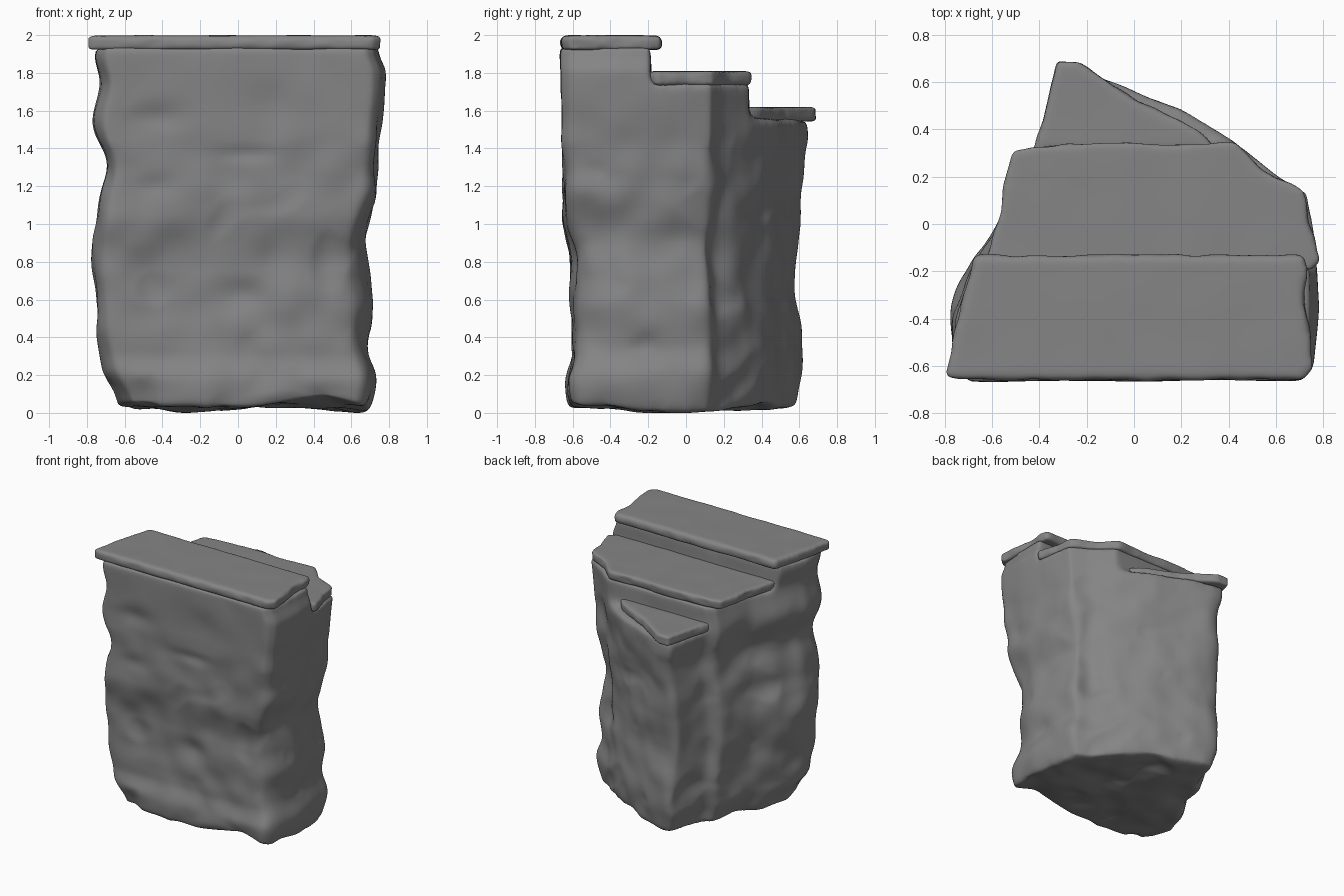
import bpy, bmesh
from math import exp
from mathutils import Vector, noise

if "Cube" in bpy.data.objects:
    bpy.data.objects.remove(bpy.data.objects["Cube"])

stone = bpy.data.materials.new("dark_stone")
stone.diffuse_color = (.235, .235, .235, 1)
stone.use_nodes = True
stone.node_tree.nodes["Principled BSDF"].inputs["Base Color"].default_value = stone.diffuse_color


def clip(poly, y_max):
    # keep the part of an outline with y <= y_max
    out = []
    for a, b in zip(poly, poly[1:] + poly[:1]):
        if a[1] <= y_max:
            out.append(a)
        if (a[1] <= y_max) != (b[1] <= y_max):
            t = (y_max - a[1]) / (b[1] - a[1])
            out.append((a[0] + t * (b[0] - a[0]), y_max))
    return out


def prism(bm, poly, z0, z1):
    lo = [bm.verts.new((x, y, z0)) for x, y in poly]
    hi = [bm.verts.new((x, y, z1)) for x, y in poly]
    bm.faces.new(lo[::-1])
    bm.faces.new(hi)
    n = len(poly)
    for i in range(n):
        j = (i + 1) % n
        bm.faces.new((lo[i], lo[j], hi[j], hi[i]))


def soften(bm, verts, steps):
    for _ in range(steps):
        bmesh.ops.smooth_vert(bm, verts=verts, factor=0.5, use_axis_x=True,
                              use_axis_y=True, use_axis_z=True)


def sculpt(name, prisms, voxel, smooth, shape, z_range, worn_below=None):
    # merge prisms into one dense skin, soften it, then push its vertices
    bm = bmesh.new()
    for p in prisms:
        prism(bm, *p)
    bmesh.ops.recalc_face_normals(bm, faces=bm.faces[:])
    me = bpy.data.meshes.new(name)
    bm.to_mesh(me)
    bm.free()
    ob = bpy.data.objects.new(name, me)
    bpy.context.collection.objects.link(ob)
    mod = ob.modifiers.new("skin", 'REMESH')
    mod.mode = 'VOXEL'
    mod.voxel_size = voxel
    deps = bpy.context.evaluated_depsgraph_get()
    new = bpy.data.meshes.new_from_object(ob.evaluated_get(deps))
    ob.modifiers.clear()
    ob.data = new
    bm = bmesh.new()
    bm.from_mesh(new)
    soften(bm, bm.verts[:], smooth)
    if worn_below:
        soften(bm, [v for v in bm.verts if v.co.z < worn_below], 9)
    bm.normal_update()
    moved = [shape(v.co.copy(), v.normal.copy()) for v in bm.verts]
    lo, hi = min(p.z for p in moved), max(p.z for p in moved)
    for v, p in zip(bm.verts, moved):
        p.z = z_range[0] + (p.z - lo) / (hi - lo) * (z_range[1] - z_range[0])
        v.co = p
    for f in bm.faces:
        f.smooth = True
    bm.to_mesh(new)
    bm.free()
    new.materials.clear()
    new.materials.append(stone)
    return ob


def lerp(table, z):
    for (a, p), (b, q) in zip(table, table[1:]):
        if z <= b:
            t = max(0, (z - a) / (b - a))
            t = t * t * (3 - 2 * t)
            return p + t * (q - p)
    return table[-1][1]


# silhouettes of the rock: half extents by height
LEFT = [(0, .67), (.2, .73), (.45, .755), (.8, .785), (1.05, .755), (1.3, .71),
        (1.55, .775), (1.75, .735), (1.9, .765)]
RIGHT = [(0, .70), (.18, .73), (.35, .695), (.55, .71), (.9, .685), (1.2, .735),
         (1.8, .775), (1.92, .74)]
FRONT = [(0, .62), (.15, .635), (.3, .605), (.5, .605), (.75, .60), (1.05, .65),
         (1.9, .66)]
BACK = [(0, .60), (.3, .63), (.7, .59), (1, .605), (1.25, .62), (1.5, .655)]
# shallow dents on the front: x, z, radius, height, depth
DENTS = [(-.3, .52, .22, .10, .025), (.03, .62, .12, .08, .02), (-.45, 1.57, .14, .07, .02),
         (.15, 1.62, .15, .12, .015), (.05, 1.37, .15, .04, .015), (-.45, 1.2, .1, .06, .015)]


def bump(p, x, y, z, r, rz):
    return exp(-((p.x - x) / r) ** 2 - ((p.y - y) / r) ** 2 - ((p.z - z) / rz) ** 2)


def rock_shape(p, n):
    z = p.z
    p.x *= lerp(LEFT, z) / .77 if p.x < 0 else lerp(RIGHT, z) / .77
    p.y *= lerp(FRONT, z) / .66 if p.y < 0 else lerp(BACK, z) / .655
    # gentle lumps, fading out near the steps
    amp = lerp([(1.2, 1), (1.7, .3)], z)
    d = noise.noise(p * 2.4 + Vector((3, 1, 7))) * .016
    d += noise.noise(p * 5.5 + Vector((1, 5, 2))) * .018 - .006
    d -= max(0, noise.noise(p * 4.2) - .3) * .04
    # gouge on the right rear corner
    d -= .06 * bump(p, .60, .24, .8, .08, .35)
    q = p + n * d * amp
    if n.y < -.5:
        for x, h, r, rh, depth in DENTS:
            q.y += depth * exp(-((p.x - x) / r) ** 2 - ((z - h) / rh) ** 2)
    # worn lower corners and uneven underside
    q += Vector((.05, .04, .03)) * bump(p, -.68, -.62, .03, .22, .2)
    q += Vector((-.05, .05, 0)) * bump(p, .70, -.62, .65, .16, .45)
    q.z += exp(-(z / .12) ** 2) * (.035 * noise.noise(p * 2.3) + .03 * bump(p, .45, -.6, 0, .35, 1))
    return q


def slab_shape(p, n):
    side = 1 - abs(n.z)
    return p + n * (noise.noise(p * 9) * .012 * side + noise.noise(p * 5) * .003)


# stepped rock body
outline = [(-.71, -.665), (.71, -.665), (.755, -.61), (.78, -.35), (.77, -.1),
           (.73, .13), (.61, .20), (.44, .34), (.2, .49), (-.22, .655), (-.32, .65),
           (-.41, .33), (-.49, .30), (-.56, 0), (-.67, -.16), (-.77, -.40), (-.76, -.57)]
sculpt("rock_body",
       [(clip(outline, -.185), 0, 1.94),
        (clip(outline, .335), 0, 1.75),
        (outline, 0, 1.56)], .022, 3, rock_shape, (.0, 1.935), 1.4)

# flat cap stones on the three steps
caps = {
    "upper_slab": ([(-.80, -.645), (-.74, -.66), (.71, -.66), (.76, -.61), (.72, -.3),
                    (.735, -.2), (.715, -.135), (-.1, -.13), (-.67, -.135),
                    (-.755, -.43)], 1.92),
    "middle_slab": ([(-.64, -.2), (.74, -.2), (.79, -.16), (.74, 0), (.725, .14),
                     (.54, .23), (.43, .345), (.15, .335), (-.1, .345), (-.44, .325),
                     (-.515, .31), (-.58, 0)], 1.73),
    "lower_slab": ([(-.42, .31), (.35, .31), (.27, .40), (0, .53), (-.23, .69),
                    (-.33, .69)], 1.54),
}
for name, (poly, z) in caps.items():
    sculpt(name, [(poly, z, z + .08)], .013, 7, slab_shape, (z, z + .08))
